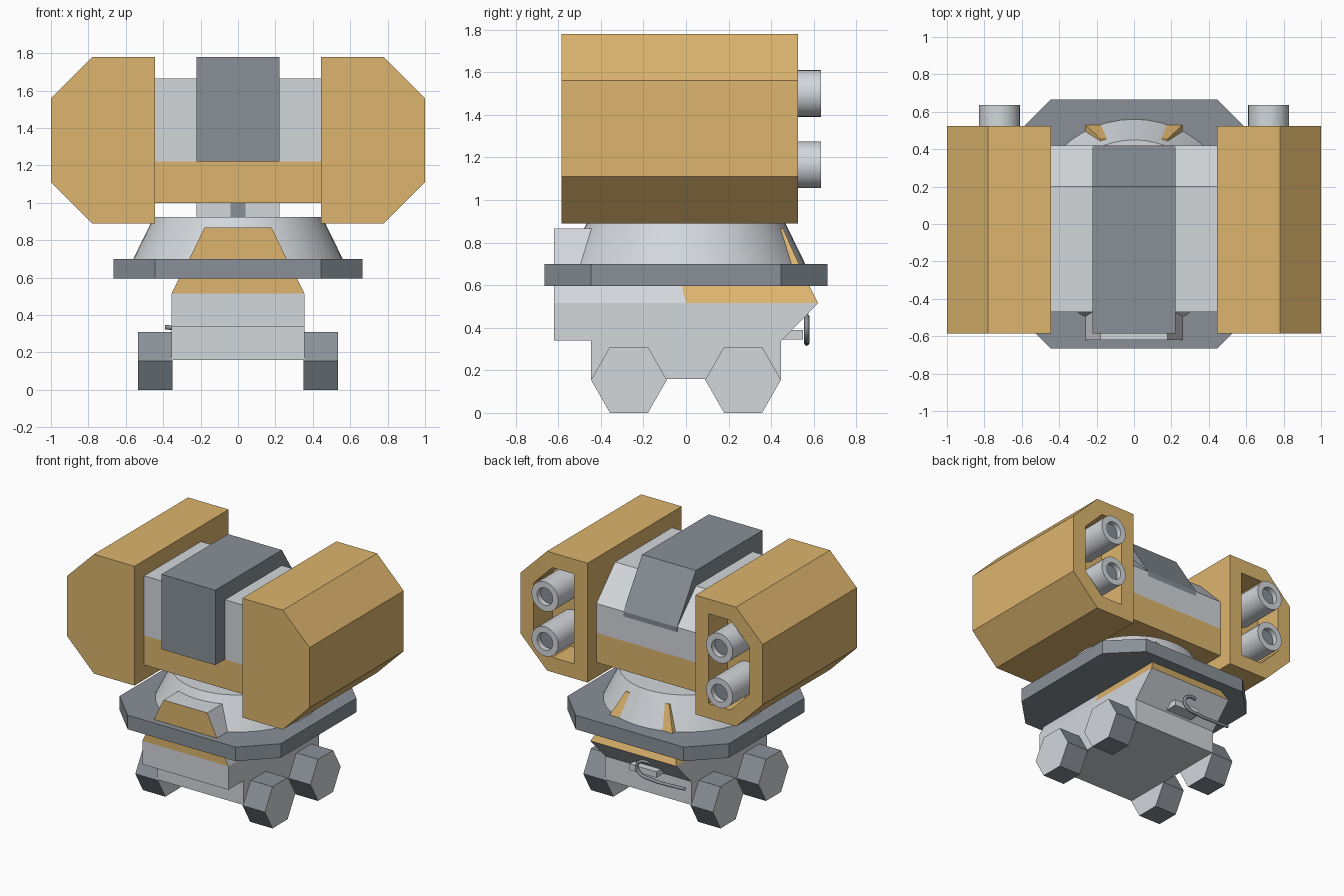
import bpy, bmesh, math
from mathutils import Vector

cube = bpy.data.objects.get("Cube")
if cube:
    bpy.data.objects.remove(cube, do_unlink=True)


def material(name, rgb):
    m = bpy.data.materials.new(name)
    m.use_nodes = True
    m.diffuse_color = (*rgb, 1)
    m.node_tree.nodes["Principled BSDF"].inputs["Base Color"].default_value = (*rgb, 1)
    return m


TAN = material("tan_paint", (0.72, 0.46, 0.155))
LIGHT = material("light_grey", (0.65, 0.68, 0.71))
SLATE = material("slate_grey", (0.25, 0.28, 0.31))


def finish(bm, name, mats, rule=None, smooth=False):
    """Turn a bmesh into an object; rule(centre, normal) picks the material slot."""
    bmesh.ops.recalc_face_normals(bm, faces=bm.faces)
    for f in bm.faces:
        if rule:
            f.material_index = rule(f.calc_center_median(), f.normal)
    me = bpy.data.meshes.new(name)
    bm.to_mesh(me)
    bm.free()
    for m in mats:
        me.materials.append(m)
    ob = bpy.data.objects.new(name, me)
    bpy.context.collection.objects.link(ob)
    if smooth:
        bpy.ops.object.select_all(action='DESELECT')
        ob.select_set(True)
        bpy.context.view_layer.objects.active = ob
        bpy.ops.object.shade_smooth_by_angle(angle=math.radians(35))
    return ob


def loft(low, high):
    """Solid between two matching rings of points."""
    bm = bmesh.new()
    a = [bm.verts.new(p) for p in low]
    b = [bm.verts.new(p) for p in high]
    bm.faces.new(a)
    bm.faces.new(b)
    for i in range(len(a)):
        j = (i + 1) % len(a)
        bm.faces.new((a[i], a[j], b[j], b[i]))
    bmesh.ops.recalc_face_normals(bm, faces=bm.faces)
    return bm


def prism(pts, axis, lo, hi):
    """Extrude a 2D profile along an axis."""
    def ring(t):
        return [{'X': (t, u, v), 'Y': (u, t, v), 'Z': (u, v, t)}[axis] for u, v in pts]
    return loft(ring(lo), ring(hi))


def rect(u0, u1, v0, v1):
    return [(u0, v0), (u1, v0), (u1, v1), (u0, v1)]


def circle(u, v, r, n):
    return [(u + r * math.cos(i * math.tau / n), v + r * math.sin(i * math.tau / n))
            for i in range(n)]


def recess(bm, width, depth):
    """Inset the rear face and sink it."""
    f = max(bm.faces, key=lambda f: f.calc_center_median().y)
    bmesh.ops.inset_region(bm, faces=[f], thickness=width, use_even_offset=True)
    bmesh.ops.inset_region(bm, faces=[f], thickness=0, depth=-depth)


# Weapon pods with recessed backs and twin tubes
pod_profile = [(0.445, 0.89), (0.78, 0.89), (1, 1.11), (1, 1.56), (0.78, 1.78), (0.445, 1.78)]
for side, s in (("left", 1), ("right", -1)):
    bm = prism([(s * x, z) for x, z in pod_profile], 'Y', -0.585, 0.525)
    recess(bm, 0.11, 0.22)
    finish(bm, side + "_pod", [TAN])
    for level, z in (("upper", 1.5), ("lower", 1.165)):
        bm = prism(circle(s * 0.72, z, 0.11, 32), 'Y', 0.3, 0.635)
        recess(bm, 0.045, 0.04)
        finish(bm, f"{side}_{level}_tube", [LIGHT, SLATE],
               lambda c, n: int(n.y > 0.9 and c.y < 0.62 and c.y > 0.5), smooth=True)

# Central body between the pods
finish(prism(rect(-0.47, 0.42, 1.0, 1.22), 'X', -0.446, 0.446), "body_lower", [TAN])
finish(prism([(-0.47, 1.22), (0.42, 1.22), (0.42, 1.44), (0.2, 1.665), (-0.47, 1.665)],
             'X', -0.446, 0.446), "body_upper", [LIGHT])
finish(prism([(-0.585, 1.221), (0.415, 1.221), (0.421, 1.44), (0.2, 1.78), (-0.585, 1.78)],
             'X', -0.222, 0.222), "body_hood", [SLATE])

# Neck and its front slot plate
finish(prism(rect(-0.222, 0.222, -0.22, 0.22), 'Z', 0.9, 1.01), "neck", [LIGHT])
finish(prism(rect(-0.04, 0.04, 0.925, 1.0), 'Y', -0.228, -0.21), "neck_slot", [SLATE])

# Turret ring
finish(loft([(x, y, 0.7) for x, y in circle(0, 0, 0.56, 48)],
            [(x, y, 0.925) for x, y in circle(0, 0, 0.45, 48)]),
       "turret_cone", [LIGHT], smooth=True)


def wedge(y_front, y_rear_low, y_rear_high):
    low = [(x, y, 0.7) for x, y in rect(-0.26, 0.26, y_front, y_rear_low)]
    high = [(x, y, 0.867) for x, y in rect(-0.18, 0.18, y_front, y_rear_high)]
    return loft(low, high)


finish(wedge(-0.62, 0, 0), "front_block", [LIGHT, TAN], lambda c, n: int(n.y < -0.9))
finish(wedge(0, 0.53, 0.455), "rear_fins", [TAN])

# Octagonal platform
a, b = 0.445, 0.665
finish(prism([(-a, -b), (a, -b), (b, -a), (b, a), (a, b), (-a, b), (-b, a), (-b, -a)],
             'Z', 0.595, 0.7), "platform", [SLATE])

# Chassis and its tapered collar
finish(prism([(-0.62, 0.34), (-0.445, 0.34), (-0.445, 0.16), (0.445, 0.16), (0.445, 0.335),
              (0.62, 0.515), (-0.62, 0.515)], 'X', -0.355, 0.355), "chassis", [LIGHT])


def collar(y0, y1, y0_top, y1_top):
    return loft([(x, y, 0.515) for x, y in rect(-0.355, 0.355, y0, y1)],
                [(x, y, 0.597) for x, y in rect(-0.315, 0.315, y0_top, y1_top)])


finish(collar(-0.62, 0, -0.62, -0.02), "front_collar", [LIGHT, TAN],
       lambda c, n: int(n.y < -0.9))
finish(collar(0, 0.62, -0.02, 0.58), "rear_collar", [TAN])

# Hexagonal wheels with light caps
for side, s in (("left", 1), ("right", -1)):
    for end, y in (("front", -0.268), ("rear", 0.268)):
        hexagon = [(u, v * 0.155 / 0.154) for u, v in circle(y, 0, 0.178, 6)]
        hexagon = [(u, v + 0.155) for u, v in hexagon]
        finish(prism(hexagon, 'X', s * 0.35, s * 0.535), f"{side}_{end}_wheel",
               [SLATE, LIGHT], lambda c, n: int(abs(n.x) > 0.9))

# Rear latch and tow cable
finish(prism(rect(0.45, 0.55, 0.345, 0.39), 'X', -0.14, 0.08), "rear_latch", [LIGHT])
curve = bpy.data.curves.new("tow_cable", 'CURVE')
curve.dimensions = '3D'
curve.bevel_depth = 0.012
curve.bevel_resolution = 2
path = [(-0.09, 0.45), (-0.04, 0.45), (0.01, 0.4), (-0.02, 0.35), (-0.1, 0.332),
        (-0.3, 0.33), (-0.39, 0.335)]
spline = curve.splines.new('BEZIER')
spline.bezier_points.add(len(path) - 1)
for p, (x, z) in zip(spline.bezier_points, path):
    p.co = Vector((x, 0.567, z))
    p.handle_left_type = p.handle_right_type = 'AUTO'
curve.materials.append(SLATE)
bpy.context.collection.objects.link(bpy.data.objects.new("tow_cable", curve))
